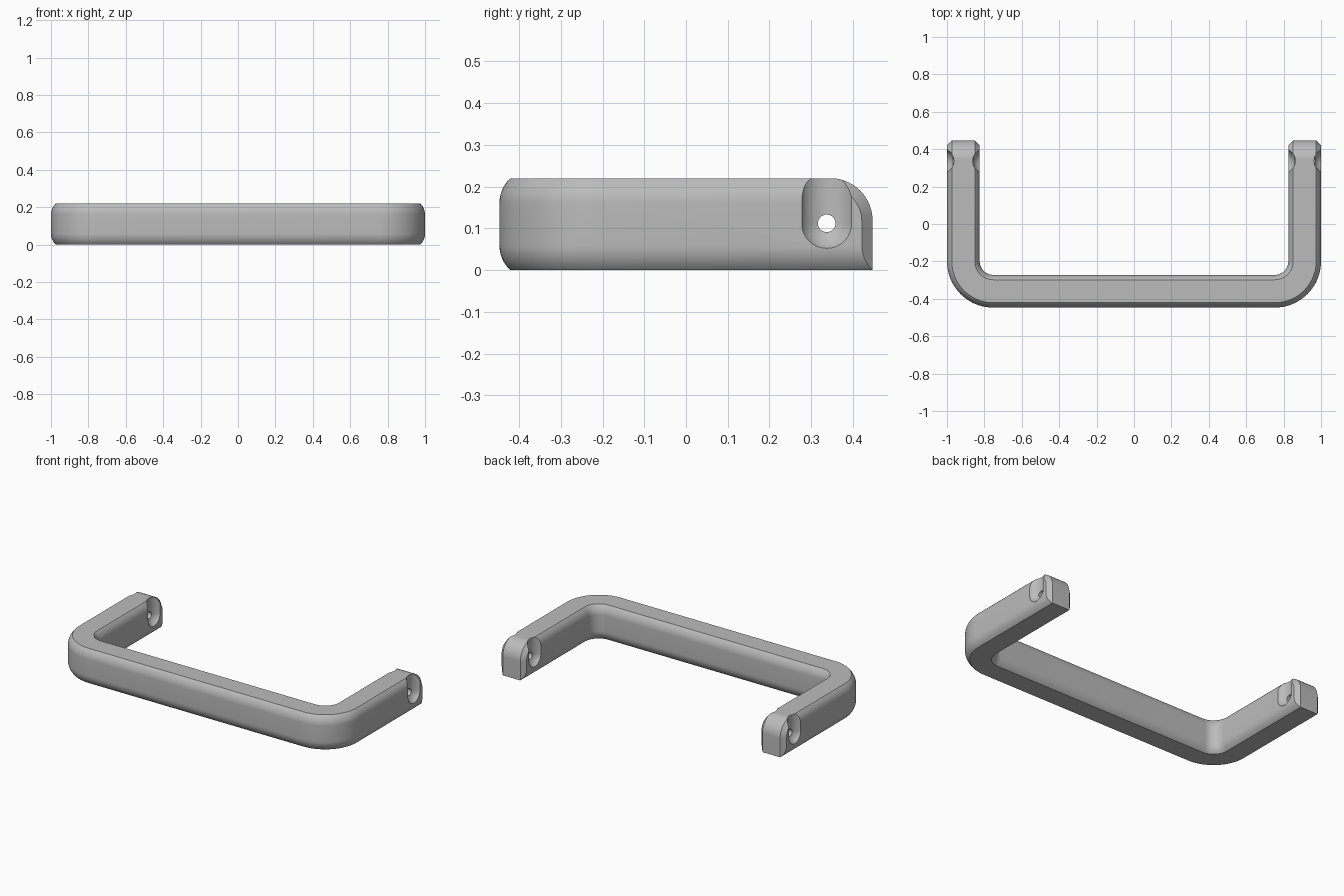
import bpy, bmesh
from math import sin, cos, radians, pi
from mathutils import Matrix

if "Cube" in bpy.data.objects:
    bpy.data.objects.remove(bpy.data.objects["Cube"], do_unlink=True)

HEIGHT = 0.22
HALF = 0.0875          # half the bar width
BEND = 0.16            # bend radius of the centre line
LEG_X = 1 - HALF
END_Y = 0.447
HOLE_Y, HOLE_Z = 0.337, 0.112

metal = bpy.data.materials.new("satin grey")
metal.use_nodes = True
grey = (0.5, 0.5, 0.5, 1)
metal.diffuse_color = grey
metal.node_tree.nodes["Principled BSDF"].inputs["Base Color"].default_value = grey


def to_object(name, bm):
    bmesh.ops.recalc_face_normals(bm, faces=bm.faces)
    mesh = bpy.data.meshes.new(name)
    bm.to_mesh(mesh)
    bm.free()
    mesh.materials.append(metal)
    obj = bpy.data.objects.new(name, mesh)
    bpy.context.collection.objects.link(obj)
    return obj


def loft(name, rings):
    """Closed skin through equal-length rings of points, capped at both ends."""
    bm = bmesh.new()
    loops = [[bm.verts.new(p) for p in ring] for ring in rings]
    n = len(loops[0])
    for a, b in zip(loops, loops[1:]):
        for i in range(n):
            j = (i + 1) % n
            bm.faces.new((a[i], a[j], b[j], b[i]))
    bm.faces.new(loops[0])
    bm.faces.new(loops[-1])
    return to_object(name, bm)


def cut(target, cutter, operation):
    mod = target.modifiers.new(operation, 'BOOLEAN')
    mod.operation, mod.solver, mod.object = operation, 'EXACT', cutter
    bpy.context.view_layer.objects.active = target
    bpy.ops.object.modifier_apply(modifier=mod.name)
    bpy.data.objects.remove(cutter, do_unlink=True)


# Bar cross-section: flat top and bottom, softly bulged sides
BULGE, SPREAD, STEPS = 0.082, radians(47), 8
drop = BULGE * sin(SPREAD)
side = []
for centre_z, start in ((drop, -SPREAD), (HEIGHT - drop, 0)):
    for i in range(STEPS + 1):
        a = start + SPREAD * i / STEPS
        side.append((HALF - BULGE + BULGE * cos(a), centre_z + BULGE * sin(a)))
section = side + [(-u, z) for u, z in reversed(side)]

# U-shaped handle swept along two legs and two bends
bend_x, bend_y = LEG_X - BEND, -END_Y + HALF + BEND
path = [(bend_x, 0.6, 0)]
for centre_x, start in ((bend_x, 0), (-bend_x, -90)):
    path += [(centre_x, bend_y, radians(start - 90 * i / 20)) for i in range(21)]
path.append((-bend_x, 0.6, -pi))
handle = loft("handle", [[(cx + (BEND + u) * cos(a), cy + (BEND + u) * sin(a), z)
                          for u, z in section] for cx, cy, a in path])


# Leg ends: rounded top corner with chamfered sides
def end_profile(x, inset):
    radius = 0.102
    cy, cz = END_Y - radius, HEIGHT - radius + 0.0004
    r = radius - inset
    arc = [(x, cy + r * cos(a), cz + r * sin(a))
           for a in (pi / 2 * i / 20 for i in range(21))]
    return [(x, -1, -0.1), (x, END_Y - inset, -0.1)] + arc + [(x, cy - 0.005, 0.3), (x, -1, 0.3)]


CHAMFER, EXTRA = 0.026, 0.02
outer, flat = HALF + EXTRA, HALF - CHAMFER
stations = []
for leg in (-LEG_X, LEG_X):
    stations += [(leg - outer, CHAMFER + EXTRA), (leg - flat, 0),
                 (leg + flat, 0), (leg + outer, CHAMFER + EXTRA)]
cut(handle, loft("end_shape", [end_profile(x, d) for x, d in stations]), 'INTERSECT')

# Round-bottomed screw pockets on both sides of each leg, open at the top
POCKET, DEPTH = 0.067, 0.037
for leg in (-LEG_X, LEG_X):
    for s in (-1, 1):
        bm = bmesh.new()
        bmesh.ops.create_uvsphere(bm, u_segments=48, v_segments=32, radius=POCKET)
        for v in bm.verts:
            if v.co.z > 0.001:
                v.co.z += 0.4
        x = leg + s * (HALF - DEPTH + POCKET)
        bmesh.ops.translate(bm, verts=bm.verts, vec=(x, HOLE_Y, HOLE_Z))
        cut(handle, to_object("pocket", bm), 'DIFFERENCE')

# Screw hole through both legs
bm = bmesh.new()
bmesh.ops.create_cone(bm, cap_ends=True, segments=32, radius1=0.021, radius2=0.021, depth=2.4,
                      matrix=Matrix.Translation((0, HOLE_Y, HOLE_Z)) @ Matrix.Rotation(pi / 2, 4, 'Y'))
cut(handle, to_object("screw_hole", bm), 'DIFFERENCE')

# Smooth shading with crisp edges
bpy.ops.object.select_all(action='DESELECT')
handle.select_set(True)
bpy.context.view_layer.objects.active = handle
bpy.ops.object.shade_smooth_by_angle(angle=radians(30))
